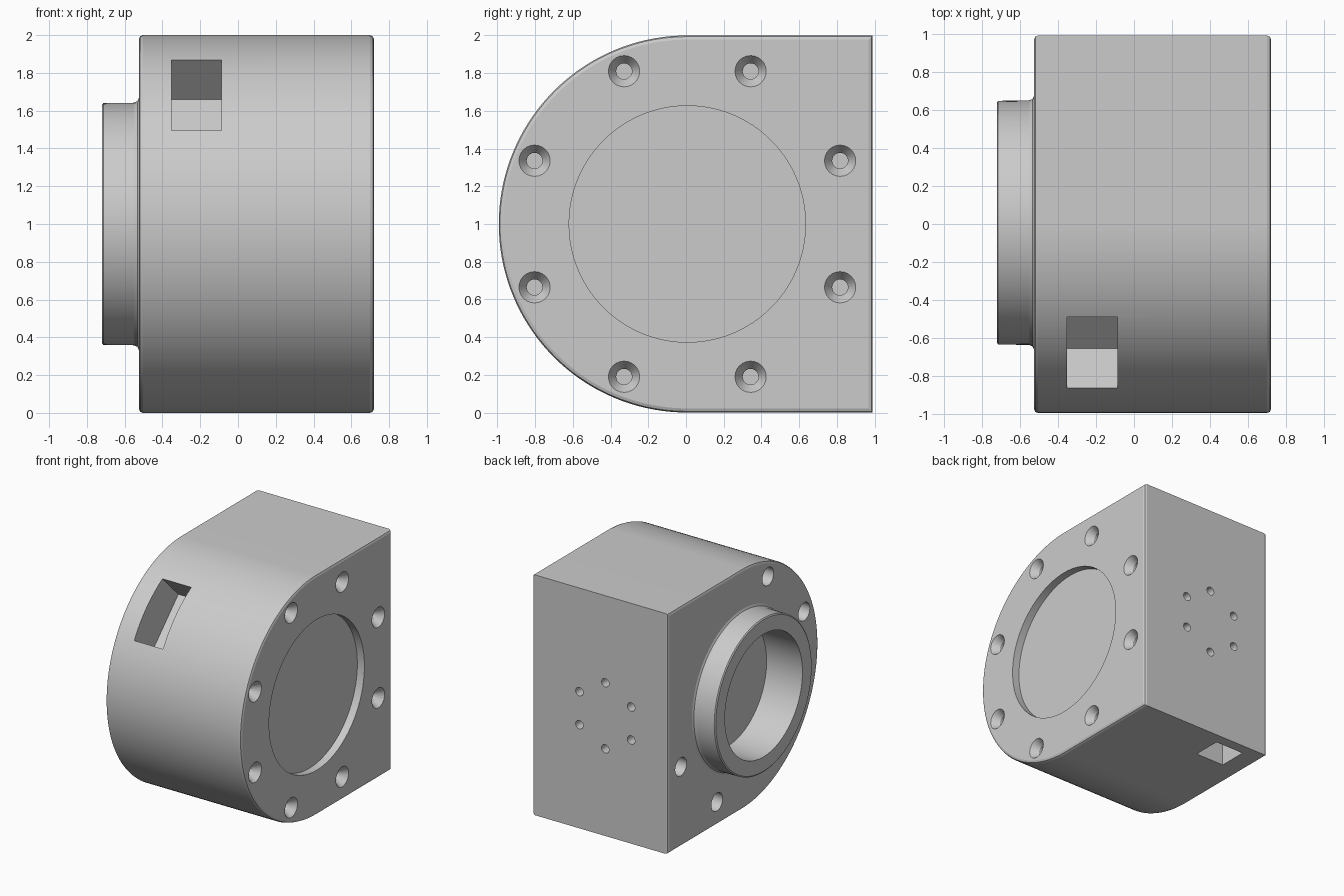
import bpy, bmesh, math
from mathutils import Matrix, Vector

if "Cube" in bpy.data.objects:
    bpy.data.objects.remove(bpy.data.objects["Cube"])

grey = bpy.data.materials.new("plain grey")
grey.use_nodes = True
grey.diffuse_color = (0.6, 0.6, 0.6, 1)
grey.node_tree.nodes["Principled BSDF"].inputs["Base Color"].default_value = (0.6, 0.6, 0.6, 1)

X_MIN, X_MAX, BACK = -0.525, 0.72, 0.99
CY, CZ, R = 0.007, 1.0, 1.0          # housing axis and radius


def finish(bm, name):
    bmesh.ops.recalc_face_normals(bm, faces=bm.faces)
    mesh = bpy.data.meshes.new(name)
    bm.to_mesh(mesh)
    bm.free()
    mesh.materials.append(grey)
    ob = bpy.data.objects.new(name, mesh)
    bpy.context.collection.objects.link(ob)
    return ob


def select(ob):
    bpy.ops.object.select_all(action="DESELECT")
    ob.select_set(True)
    bpy.context.view_layer.objects.active = ob


def lathe(bm, profile, origin, axis="X", steps=24, closed_ends=True):
    """Revolve (position, radius) pairs about a line along X or Y."""
    rings = []
    for d, r in profile:
        ring = []
        for i in range(steps):
            a = math.tau * i / steps
            u, v = r * math.cos(a), r * math.sin(a)
            offset = (d, u, v) if axis == "X" else (u, d, v)
            ring.append(bm.verts.new(Vector(origin) + Vector(offset)))
        rings.append(ring)
    for a, b in zip(rings, rings[1:]):
        for i in range(steps):
            j = (i + 1) % steps
            bm.faces.new((a[i], a[j], b[j], b[i]))
    if closed_ends:
        bm.faces.new(rings[0])
        bm.faces.new(rings[-1])


def box(bm, size, centre, tilt=0):
    matrix = (Matrix.Translation(centre) @ Matrix.Rotation(tilt, 4, "X")
              @ Matrix.Diagonal((*size, 1)))
    bmesh.ops.create_cube(bm, size=1, matrix=matrix)


# Housing: round front, square back, extruded across x
bm = bmesh.new()
outline = [(BACK, CZ + R)]
for i in range(73):
    a = math.pi / 2 + math.pi * i / 72
    outline.append((CY + R * math.cos(a), CZ + R * math.sin(a)))
outline.append((BACK, CZ - R))
side = bm.faces.new([bm.verts.new((X_MIN, y, z)) for y, z in outline])
extruded = bmesh.ops.extrude_face_region(bm, geom=[side])["geom"]
moved = [v for v in extruded if isinstance(v, bmesh.types.BMVert)]
bmesh.ops.translate(bm, verts=moved, vec=(X_MAX - X_MIN, 0, 0))
rims = [e for e in bm.edges if abs(e.verts[0].co.x - e.verts[1].co.x) < 0.01]
bmesh.ops.bevel(bm, geom=rims, offset=0.022, segments=2, profile=0.5, affect="EDGES")
housing = finish(bm, "housing")

# Cutters for every recess and hole
bm = bmesh.new()
axis_point = (0, CY, CZ)
lathe(bm, [(X_MAX + 0.1, 0.627), (X_MAX - 0.065, 0.627)], axis_point, steps=96)
lathe(bm, [(X_MIN - 0.1, 0.51), (-0.39, 0.51)], axis_point, steps=96)

# Countersunk screw holes, and plain holes on the collar side
for k in range(8):
    a = math.radians(22.5 + 45 * k)
    spot = (0, CY + 0.877 * math.cos(a), CZ + 0.877 * math.sin(a))
    lathe(bm, [(X_MAX + 0.05, 0.083), (X_MAX, 0.083), (X_MAX - 0.06, 0.042),
               (X_MAX - 0.2, 0.042)], spot)
    if k in (2, 3, 6, 7):
        lathe(bm, [(X_MIN - 0.05, 0.075), (X_MIN + 0.15, 0.075)], spot)

# Ring of small holes in the back
for k in range(6):
    a = math.radians(30 + 60 * k)
    spot = (0.05 + 0.275 * math.cos(a), 0, CZ + 0.275 * math.sin(a))
    lathe(bm, [(BACK + 0.05, 0.035), (BACK - 0.15, 0.035)], spot, axis="Y")

# Slanted window in the round front, and slot in the underside
d = math.sqrt(0.5)
box(bm, (0.265, 0.526, 0.6), (-0.22, CY - 0.97 * d, CZ + 0.97 * d), math.radians(45))
box(bm, (0.265, 0.24, 0.5), (-0.22, 0.78, 0))
cutter = finish(bm, "cutter")
cutter.hide_render = True

cut = housing.modifiers.new("cuts", "BOOLEAN")
cut.operation, cut.solver, cut.object = "DIFFERENCE", "EXACT", cutter
select(housing)
bpy.ops.object.modifier_apply(modifier=cut.name)
bpy.data.objects.remove(cutter)

# Collar: open tube with rounded lip and a small base fillet
bm = bmesh.new()
lathe(bm, [(X_MIN, 0.51), (-0.72, 0.51), (-0.72, 0.63), (-0.713, 0.64),
           (-0.55, 0.642), (-0.533, 0.65), (X_MIN, 0.667)],
      axis_point, steps=96, closed_ends=False)
collar = finish(bm, "collar")

for ob in (housing, collar):
    select(ob)
    bpy.ops.object.shade_smooth_by_angle(angle=math.radians(20))
